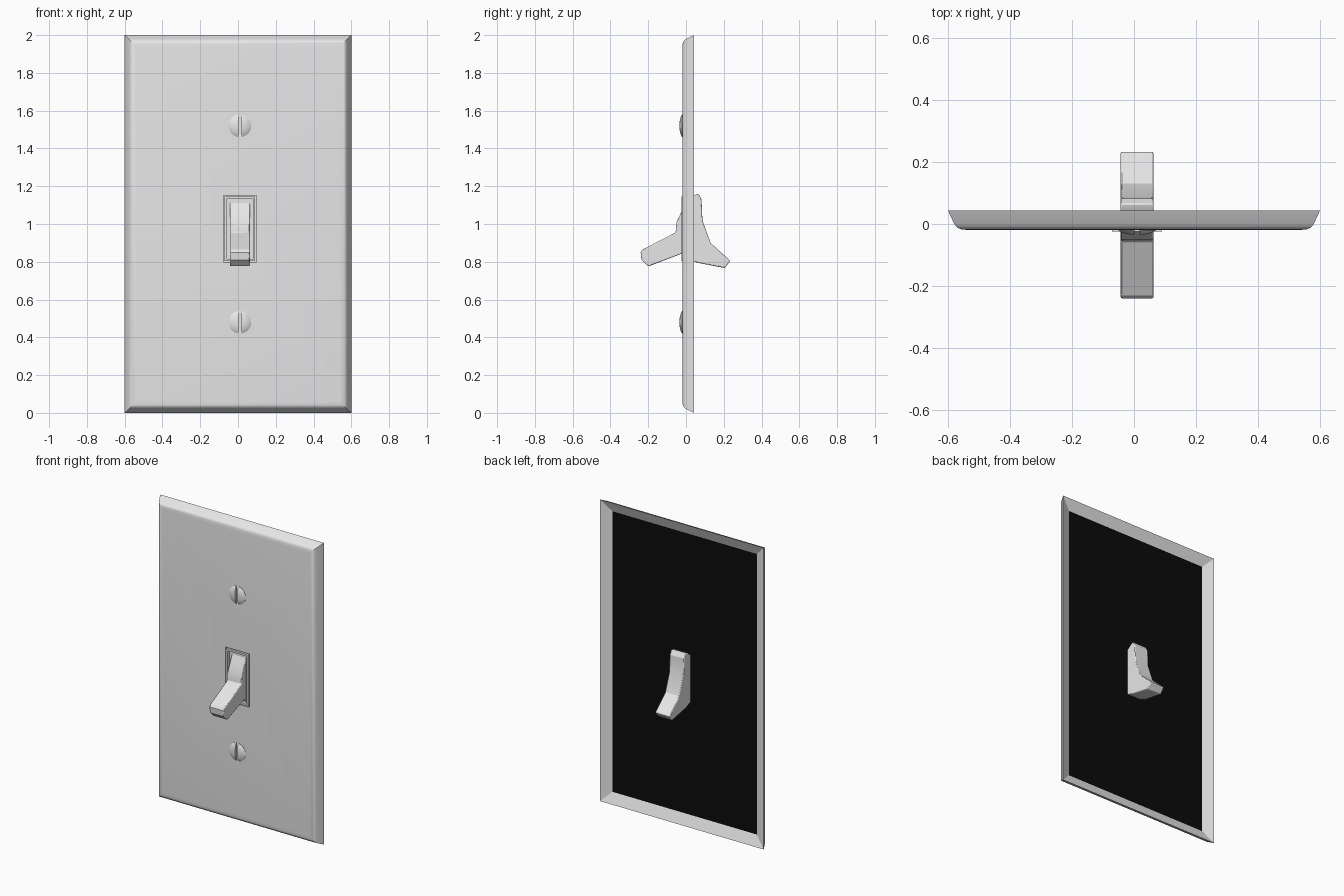
import bpy, bmesh, math
from mathutils import Vector

if "Cube" in bpy.data.objects:
    bpy.data.objects.remove(bpy.data.objects["Cube"])


def material(name, rgb):
    m = bpy.data.materials.new(name)
    m.diffuse_color = (*rgb, 1)
    m.use_nodes = True
    m.node_tree.nodes["Principled BSDF"].inputs["Base Color"].default_value = m.diffuse_color
    return m


WHITE = material("off_white", (0.8, 0.8, 0.8))
BLACK = material("black", (0.003, 0.003, 0.003))


def finish(name, bm, mats, angle=30):
    bmesh.ops.recalc_face_normals(bm, faces=bm.faces)
    me = bpy.data.meshes.new(name)
    bm.to_mesh(me)
    bm.free()
    ob = bpy.data.objects.new(name, me)
    bpy.context.collection.objects.link(ob)
    for m in mats:
        me.materials.append(m)
    bpy.ops.object.select_all(action='DESELECT')
    bpy.context.view_layer.objects.active = ob
    ob.select_set(True)
    bpy.ops.object.shade_smooth_by_angle(angle=math.radians(angle))
    return ob


CX = 0.01  # the switch and screws share this centre line


def rect(bm, cx, cz, hx, hz, y):
    return [bm.verts.new((cx + sx * hx, y, cz + sz * hz))
            for sx, sz in ((-1, -1), (1, -1), (1, 1), (-1, 1))]


# Wall plate: rectangular rings from the back panel, round the rim,
# over the bevelled front and into the framed switch pocket
bm = bmesh.new()
outer = [(0.07, 0.015), (0, 0.043), (0.02, 0), (0.027, -0.009),
         (0.032, -0.013), (0.042, -0.017), (0.06, -0.019)]
rings = [rect(bm, 0, 1, 0.6 - i, 1 - i, y) for i, y in outer]
pocket = [(0, -0.019), (0, -0.01), (0.006, -0.01), (0.006, -0.024),
          (0.018, -0.024), (0.018, -0.004)]
rings += [rect(bm, CX, 0.975, 0.087 - i, 0.177 - i, y) for i, y in pocket]
for a, b in zip(rings, rings[1:]):
    for k in range(4):
        n = (k + 1) % 4
        bm.faces.new((a[k], a[n], b[n], b[k]))
back = bm.faces.new(rings[0])
back.material_index = 1
bm.faces.new(rings[-1])
finish("wall_plate", bm, [WHITE, BLACK], 20)

# Toggle: side profile (y, z) through the plate, extruded across x
profile = [(-0.23, 0.865), (-0.24, 0.85), (-0.236, 0.81), (-0.2, 0.775),
           (-0.025, 0.842), (0.01, 0.815), (0.06, 0.795), (0.205, 0.767),
           (0.235, 0.805), (0.13, 0.9), (0.087, 1.02), (0.082, 1.13),
           (0.066, 1.16), (0.04, 1.152), (0.0, 1.12), (-0.022, 1.07),
           (-0.05, 1.01), (-0.055, 0.955)]
bm = bmesh.new()
side = bm.faces.new([bm.verts.new((CX - 0.053, y, z)) for y, z in profile])
ext = bmesh.ops.extrude_face_region(bm, geom=[side])
moved = [v for v in ext["geom"] if isinstance(v, bmesh.types.BMVert)]
bmesh.ops.translate(bm, verts=moved, vec=(0.106, 0, 0))
toggle = finish("toggle_lever", bm, [WHITE], 25)
bevel = toggle.modifiers.new("soft_edges", 'BEVEL')
bevel.width = 0.005
bevel.segments = 2
bevel.limit_method = 'ANGLE'
bevel.angle_limit = math.radians(50)


# Screws: domed heads, each made of two halves either side of a slot
def half_head(name, z, sign):
    bm = bmesh.new()
    stations = [(0.06, -0.012), (0.06, -0.021), (0.052, -0.026),
                (0.038, -0.031), (0.02, -0.034)]
    loops = [[bm.verts.new((CX + r * math.cos(t * math.tau / 32), y,
                            z + r * math.sin(t * math.tau / 32)))
              for t in range(32)] for r, y in stations]
    for a, b in zip(loops, loops[1:]):
        for k in range(32):
            n = (k + 1) % 32
            bm.faces.new((a[k], a[n], b[n], b[k]))
    bm.faces.new(loops[0])
    bm.faces.new(loops[-1])
    bmesh.ops.bisect_plane(bm, geom=bm.verts[:] + bm.edges[:] + bm.faces[:],
                           plane_co=Vector((CX + sign * 0.008, 0, z)),
                           plane_no=Vector((sign, 0, 0)), clear_inner=True)
    bmesh.ops.holes_fill(bm, edges=[e for e in bm.edges if e.is_boundary])
    finish(name, bm, [WHITE], 35)


for label, z in (("upper", 1.52), ("lower", 0.48)):
    half_head(label + "_screw_left_half", z, -1)
    half_head(label + "_screw_right_half", z, 1)
